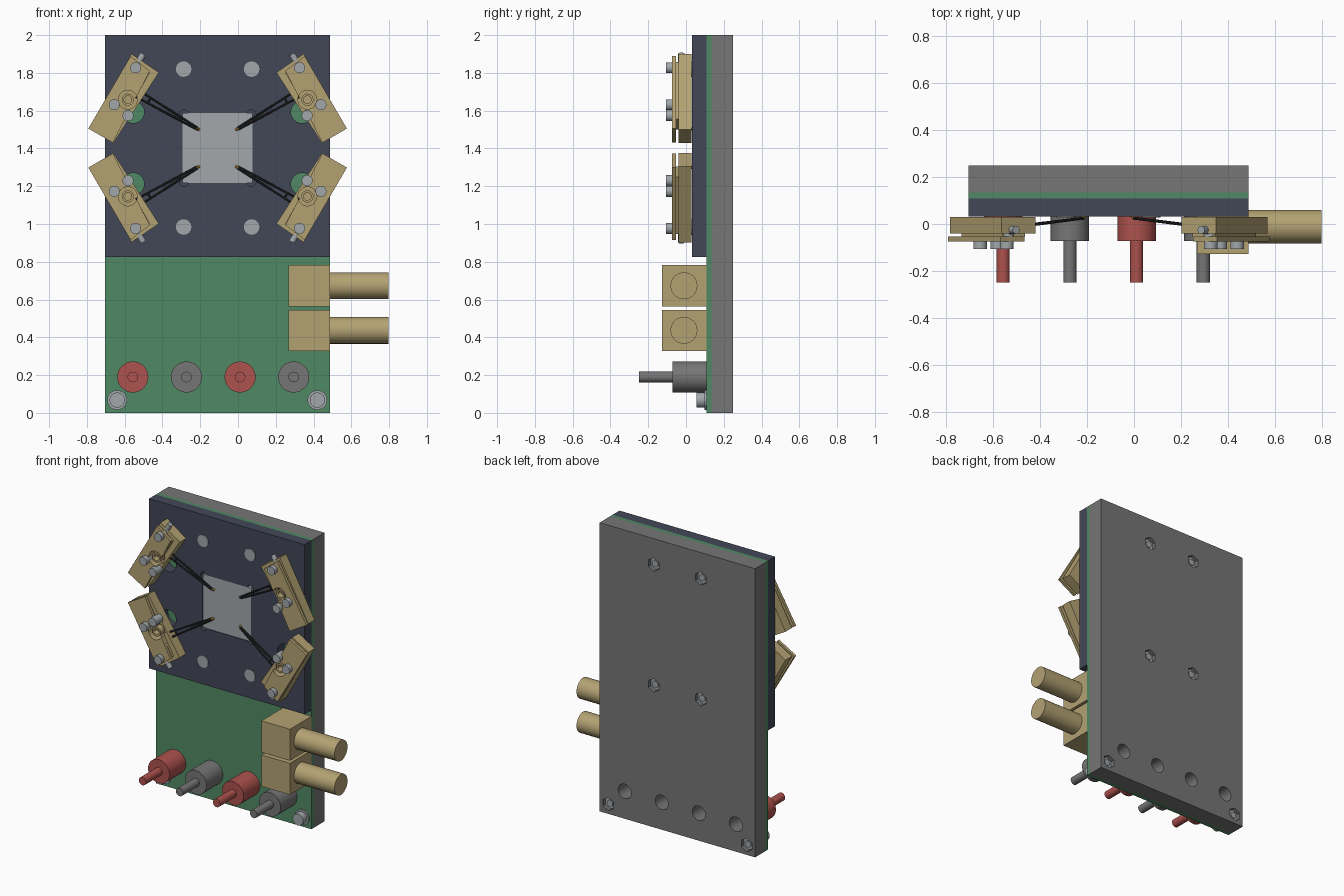
import bpy, bmesh
from math import cos, sin, pi, radians
from mathutils import Vector

cube = bpy.data.objects.get("Cube")
if cube:
    bpy.data.objects.remove(cube, do_unlink=True)


def material(name, rgb):
    m = bpy.data.materials.new(name)
    m.use_nodes = True
    m.diffuse_color = (*rgb, 1)
    m.node_tree.nodes["Principled BSDF"].inputs["Base Color"].default_value = (*rgb, 1)
    return m


NAVY = material("dark navy", (0.055, 0.063, 0.095))
GREEN = material("board green", (0.08, 0.25, 0.125))
GREY = material("mid grey", (0.18, 0.18, 0.18))
GOLD = material("brass", (0.45, 0.36, 0.17))
RED = material("red", (0.42, 0.085, 0.075))
STEEL = material("light steel", (0.36, 0.39, 0.41))
BLACK = material("wire black", (0.025, 0.025, 0.028))
TIP = material("gold tip", (0.55, 0.33, 0.06))


def prism(name, points, y0, y1, mat=None):
    """Extrude an (x, z) outline from y0 to y1."""
    bm = bmesh.new()
    front = [bm.verts.new((x, y0, z)) for x, z in points]
    back = [bm.verts.new((x, y1, z)) for x, z in points]
    bm.faces.new(front)
    bm.faces.new(back[::-1])
    n = len(points)
    for i in range(n):
        bm.faces.new((front[i], back[i], back[(i + 1) % n], front[(i + 1) % n]))
    bmesh.ops.recalc_face_normals(bm, faces=bm.faces)
    mesh = bpy.data.meshes.new(name)
    bm.to_mesh(mesh)
    bm.free()
    ob = bpy.data.objects.new(name, mesh)
    bpy.context.collection.objects.link(ob)
    if mat:
        mesh.materials.append(mat)
    return ob


def box(name, x0, x1, y0, y1, z0, z1, mat=None):
    return prism(name, [(x0, z0), (x1, z0), (x1, z1), (x0, z1)], y0, y1, mat)


def rod(name, start, end, radius, mat=None, sides=32):
    """Cylinder between two points."""
    a, b = Vector(start), Vector(end)
    bpy.ops.mesh.primitive_cylinder_add(vertices=sides, radius=radius, depth=(b - a).length,
                                        location=(a + b) / 2,
                                        rotation=(b - a).to_track_quat('Z', 'Y').to_euler())
    ob = bpy.context.object
    ob.name = name
    if mat:
        ob.data.materials.append(mat)
    if sides > 8:
        bpy.ops.object.shade_smooth_by_angle(angle=radians(35))
    return ob


def pin(name, x, z, y0, y1, radius, mat=None, sides=32):
    return rod(name, (x, y0, z), (x, y1, z), radius, mat, sides)


def cut(target, cutters):
    bpy.ops.object.select_all(action='DESELECT')
    bpy.context.view_layer.objects.active = target
    for c in cutters:
        c.hide_render = True
        mod = target.modifiers.new("cut", 'BOOLEAN')
        mod.operation = 'DIFFERENCE'
        mod.solver = 'EXACT'
        mod.object = c
        bpy.ops.object.modifier_apply(modifier=mod.name)
        bpy.data.objects.remove(c, do_unlink=True)


LEFT, RIGHT = -0.705, 0.487
CX, CZ = -0.108, 1.402          # centre of the chip

# Stacked plates
backplate = box("backplate", LEFT, RIGHT, 0.135, 0.25, 0, 2, GREY)
board = box("circuit_board", LEFT, RIGHT, 0.108, 0.135, 0, 2, GREEN)
cover = box("cover_plate", LEFT, RIGHT, 0.032, 0.108, 0.825, 2, NAVY)

# Fasteners with hexagonal pockets in the back
cover_screws = [(CX + sx * 0.18, CZ + sz * 0.418) for sx in (-1, 1) for sz in (-1, 1)]
corner_screws = [(-0.64, 0.068), (0.42, 0.068)]
back_cuts = []
for x, z in cover_screws + corner_screws:
    back_cuts.append(pin("nut_pocket", x, z, 0.2, 0.3, 0.046, sides=6))
    pin("hex_nut", x, z, 0.19, 0.225, 0.044, STEEL, 6)
    pin("bolt_end", x, z, 0.19, 0.235, 0.022, STEEL)
for x, z in cover_screws:
    pin("cover_screw_head", x, z, 0.027, 0.06, 0.041, STEEL)
for x, z in corner_screws:
    pin("corner_washer", x, z, 0.098, 0.11, 0.052, STEEL)
    pin("corner_screw_head", x, z, 0.055, 0.11, 0.04, STEEL)

# Banana sockets along the bottom
for i, x in enumerate((-0.557, -0.273, 0.011, 0.295)):
    mat = GREY if i % 2 else RED
    pin("socket_body", x, 0.19, -0.072, 0.11, 0.082, mat, 48)
    pin("socket_pin", x, 0.19, -0.25, -0.07, 0.028, mat)
    back_cuts.append(pin("socket_hole", x, 0.19, 0.13, 0.3, 0.05))
cut(backplate, back_cuts)

# Coaxial connectors on the side
for z in (0.673, 0.437):
    box("connector_block", 0.268, RIGHT, -0.127, 0.11, z - 0.109, z + 0.109, GOLD)
    rod("connector_barrel", (RIGHT - 0.01, -0.011, z), (0.797, -0.011, z), 0.071, GOLD, 48)

# Chip in a pocket with rounded corner reliefs
H = 0.186
cover_cuts = [box("pocket", CX - H, CX + H, 0, 0.09, CZ - H, CZ + H)]
for sx in (-1, 1):
    for sz in (-1, 1):
        cover_cuts.append(pin("relief", CX + sx * H * 0.96, CZ + sz * H * 0.96, 0, 0.09, 0.024))
box("chip", CX - H + 0.001, CX + H - 0.001, 0.036, 0.1, CZ - H + 0.001, CZ + H - 0.001, STEEL)


def probe(sx, sz):
    """Clamped probe block; r points away from the chip, t along the block."""
    c, s = cos(pi / 6), sin(pi / 6)

    def at(r, t):
        return (CX + sx * (0.5 + r * c - t * s), CZ + sz * (0.253 + r * s + t * c))

    def at3(r, t, y):
        x, z = at(r, t)
        return (x, y, z)

    def slab(name, outline, y0, y1):
        return prism(name, [at(*p) for p in outline], y0, y1, GOLD)

    # Block layers
    base = slab("probe_base", [(-0.068, -0.222), (0.075, -0.222), (0.085, 0.235), (-0.09, 0.222)],
                -0.04, 0.03)
    slab("probe_spacer", [(-0.05, -0.15), (0.06, -0.15), (0.06, 0.2), (-0.05, 0.2)], -0.056, -0.038)
    spacer = bpy.context.collection.objects[-1]
    clamp = slab("probe_clamp", [(-0.065, -0.222), (0.085, -0.222), (0.083, 0.222), (-0.045, 0.205)],
                 -0.074, -0.054)
    bore = at(-0.02, 0.015)
    for part in (spacer, clamp):
        cut(part, [pin("bore", *bore, -0.2, 0.1, 0.05)])
    cut(base, [pin("bore", *bore, -0.2, -0.01, 0.05)])
    ring = pin("bore_ring", *bore, -0.06, 0.0, 0.032, GOLD)
    cut(ring, [pin("ring_hole", *bore, -0.2, -0.02, 0.02)])

    # Screws
    for r, t in ((0.029, 0.182), (0.029, -0.044), (-0.063, -0.057)):
        pin("probe_screw", *at(r, t), -0.106, -0.03, 0.029, STEEL)
    rod("probe_end_screw", at3(0.03, 0.18, -0.025), at3(0.03, 0.265, -0.025), 0.017, STEEL)

    # Needles reaching the chip
    for t0, t1 in ((0.07, 0.087), (0.062, 0.05)):
        rod("probe_needle", at3(-0.415, t0, 0.025), at3(-0.05, t1, -0.015), 0.006, BLACK, 8)
    rod("needle_bar", at3(-0.12, 0.085, -0.008), at3(-0.12, 0.05, -0.008), 0.006, BLACK, 8)
    rod("needle_tip", at3(-0.425, 0.066, 0.037), at3(-0.408, 0.066, 0.022), 0.008, TIP, 8)

    # Clearance hole in the cover below the probe
    cover_cuts.append(pin("clearance", *at(-0.078, -0.028), 0, 0.12, 0.058))


for sx in (-1, 1):
    for sz in (-1, 1):
        probe(sx, sz)
cut(cover, cover_cuts)
